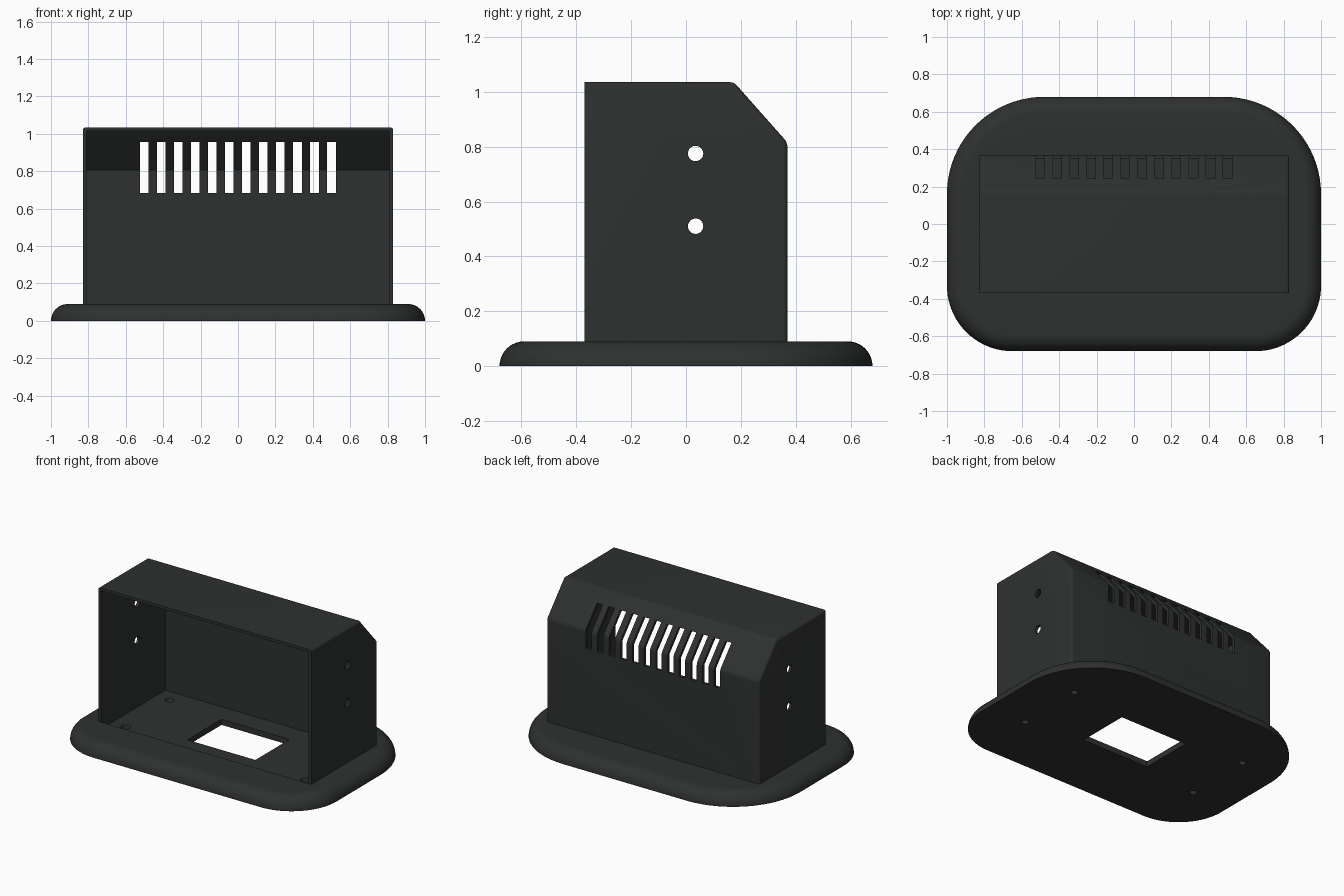
import bpy, bmesh, math
from mathutils import Matrix, Vector

if "Cube" in bpy.data.objects:
    bpy.data.objects.remove(bpy.data.objects["Cube"])

WALL = 0.02
PLATE_H = 0.09
FLOOR_Z = 0.04

dark = bpy.data.materials.new("dark_plastic")
dark.diffuse_color = (0.028, 0.03, 0.03, 1)
dark.use_nodes = True
dark.node_tree.nodes["Principled BSDF"].inputs["Base Color"].default_value = dark.diffuse_color


def make_object(name, bm):
    bmesh.ops.recalc_face_normals(bm, faces=bm.faces)
    mesh = bpy.data.meshes.new(name)
    bm.to_mesh(mesh)
    bm.free()
    obj = bpy.data.objects.new(name, mesh)
    bpy.context.collection.objects.link(obj)
    return obj


def add_box(bm, x0, x1, y0, y1, z0, z1):
    m = Matrix.Translation(((x0 + x1) / 2, (y0 + y1) / 2, (z0 + z1) / 2))
    m = m @ Matrix.Diagonal((x1 - x0, y1 - y0, z1 - z0, 1))
    bmesh.ops.create_cube(bm, size=1, matrix=m)


def add_cone(bm, center, r1, r2, depth, rot=Matrix()):
    bmesh.ops.create_cone(bm, cap_ends=True, segments=32, radius1=r1, radius2=r2,
                          depth=depth, matrix=Matrix.Translation(center) @ rot)


def extrude_profile(points, half_width):
    """Extrude a (y, z) profile symmetrically along x."""
    bm = bmesh.new()
    face = bm.faces.new([bm.verts.new((-half_width, y, z)) for y, z in points])
    new = bmesh.ops.extrude_face_region(bm, geom=[face])["geom"]
    verts = [v for v in new if isinstance(v, bmesh.types.BMVert)]
    bmesh.ops.translate(bm, verts=verts, vec=(2 * half_width, 0, 0))
    bmesh.ops.recalc_face_normals(bm, faces=bm.faces)
    return bm


def cut(obj, bm):
    """Subtract a cutter mesh and discard the cutter."""
    cutter = make_object("cutter", bm)
    cutter.hide_render = True
    mod = obj.modifiers.new("cut", 'BOOLEAN')
    mod.operation = 'DIFFERENCE'
    mod.solver = 'EXACT'
    mod.object = cutter
    bpy.context.view_layer.objects.active = obj
    bpy.ops.object.modifier_apply(modifier=mod.name)
    bpy.data.objects.remove(cutter, do_unlink=True)


def finish(obj):
    obj.data.materials.clear()
    obj.data.materials.append(dark)
    bpy.ops.object.select_all(action='DESELECT')
    obj.select_set(True)
    bpy.context.view_layer.objects.active = obj
    bpy.ops.object.shade_smooth_by_angle(angle=math.radians(30))


# Base plate: rounded outline, wider corners at the back, quarter-round rim
def outline(inset, z, steps=20):
    pts = []
    for i, (sx, sy, r) in enumerate([(1, 1, 0.52), (-1, 1, 0.52), (-1, -1, 0.35), (1, -1, 0.35)]):
        cx, cy = sx * (1 - r), sy * (0.68 - r)
        for k in range(steps + 1):
            a = math.pi / 2 * (i + k / steps)
            pts.append((cx + (r - inset) * math.cos(a), cy + (r - inset) * math.sin(a), z))
    return pts


bm = bmesh.new()
rings = []
for k in range(11):
    t = math.pi / 2 * k / 10
    ring = outline(PLATE_H * (1 - math.cos(t)), PLATE_H * math.sin(t))
    rings.append([bm.verts.new(p) for p in ring])
n = len(rings[0])
for lo, hi in zip(rings, rings[1:]):
    for i in range(n):
        j = (i + 1) % n
        bm.faces.new((lo[i], lo[j], hi[j], hi[i]))
bm.faces.new(rings[0][::-1])
bm.faces.new(rings[-1])
base = make_object("base_plate", bm)

# Recessed floor inside the housing
bm = bmesh.new()
add_box(bm, -0.81, 0.81, -0.37, 0.35, FLOOR_Z, 0.3)
cut(base, bm)

# Cable window and four countersunk screw holes
bm = bmesh.new()
add_box(bm, -0.265, 0.265, -0.185, 0.195, -0.1, 0.2)
for x in (-0.7, 0.7):
    for y in (-0.25, 0.24):
        add_cone(bm, (x, y, 0.02), 0.018, 0.036, 0.08)
cut(base, bm)
finish(base)

# Housing: chamfered hood, open at the front, softened outer edges
bm = extrude_profile([(-0.37, PLATE_H), (0.37, PLATE_H), (0.37, 0.815),
                      (0.175, 1.035), (-0.37, 1.035)], 0.83)
soft = [e for e in bm.edges
        if not all(v.co.y < -0.36 for v in e.verts)
        and not all(v.co.z < PLATE_H + 0.01 for v in e.verts)]
bmesh.ops.bevel(bm, geom=soft, offset=0.016, segments=4, profile=0.5, affect='EDGES')
housing = make_object("housing", bm)

# Hollow interior
cut(housing, extrude_profile([(-0.6, -0.1), (0.35, -0.1), (0.35, 0.807),
                              (0.166, 1.035 - WALL), (-0.6, 1.035 - WALL)], 0.83 - WALL))

# Vent slots across the chamfer and back wall, plus side screw holes
bm = bmesh.new()
for i in range(12):
    x = -0.525 + i * 0.0911
    add_box(bm, x, x + 0.046, 0.2, 0.5, 0.685, 0.957)
for z in (0.51, 0.775):
    add_cone(bm, (0, 0.035, z), 0.028, 0.028, 2, Matrix.Rotation(math.pi / 2, 4, 'Y'))
# the long side-hole cylinders stay in front of the slots, so the cutters do not touch
cut(housing, bm)
finish(housing)
